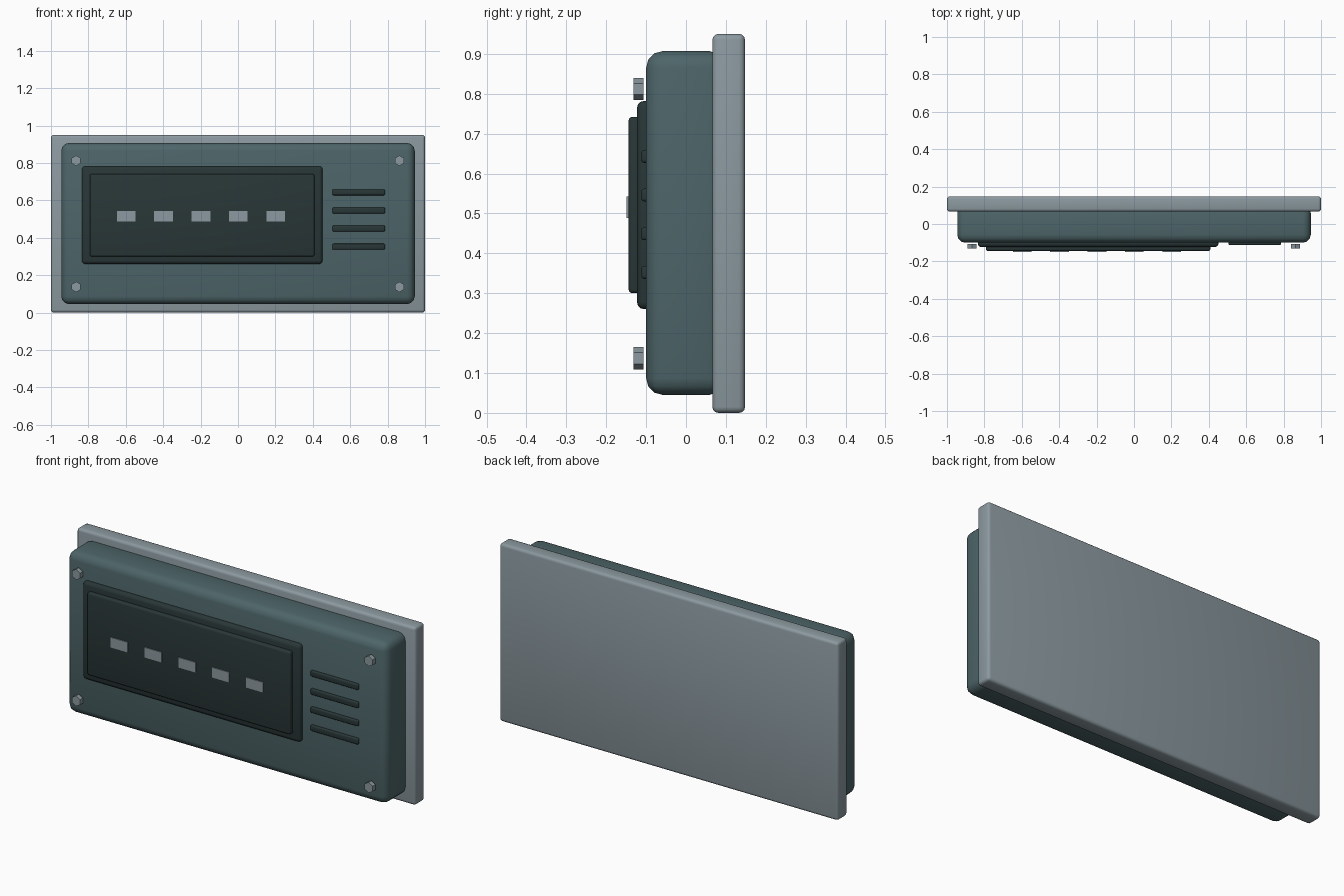
import bpy
import math

if "Cube" in bpy.data.objects:
    bpy.data.objects.remove(bpy.data.objects["Cube"], do_unlink=True)


def material(name, color):
    m = bpy.data.materials.new(name)
    m.use_nodes = True
    m.diffuse_color = (*color, 1)
    m.node_tree.nodes["Principled BSDF"].inputs["Base Color"].default_value = (*color, 1)
    return m


steel = material("light steel", (0.26, 0.32, 0.35))
teal = material("grey teal", (0.075, 0.13, 0.14))
dark = material("dark teal", (0.022, 0.037, 0.038))


def box(name, x, y, z, mat, bevel=0.0, segments=3):
    """Box spanning the given (min, max) ranges, with rounded edges."""
    bpy.ops.mesh.primitive_cube_add(
        size=1, location=[(a + b) / 2 for a, b in (x, y, z)])
    ob = bpy.context.object
    ob.name = name
    ob.scale = [b - a for a, b in (x, y, z)]
    bpy.ops.object.transform_apply(location=False, rotation=False, scale=True)
    ob.data.materials.append(mat)
    if bevel:
        mod = ob.modifiers.new("rounded edges", "BEVEL")
        mod.width = bevel
        mod.segments = segments
        bpy.ops.object.modifier_apply(modifier=mod.name)
        bpy.ops.object.shade_smooth_by_angle(angle=math.radians(35))
    return ob


# Wall plate and housing
box("back_plate", (-1, 1), (0.066, 0.148), (0, 0.95), steel, 0.015)
box("housing", (-0.945, 0.945), (-0.1, 0.1), (0.045, 0.907), teal, 0.042)

# Display frame and screen
box("screen_frame", (-0.835, 0.452), (-0.123, -0.08), (0.26, 0.782), dark, 0.018)
box("screen", (-0.792, 0.408), (-0.144, -0.11), (0.3, 0.742), dark, 0.01)

# Row of display dashes
for i in range(5):
    cx = -0.598 + 0.2 * i
    box("display_dash", (cx - 0.05, cx + 0.05), (-0.149, -0.14), (0.488, 0.542), steel)

# Speaker slots
for i in range(4):
    cz = 0.352 + 0.097 * i
    box("speaker_slot", (0.504, 0.786), (-0.112, -0.09), (cz - 0.016, cz + 0.016), dark, 0.007)

# Hexagonal corner bolts
for cx in (-0.865, 0.863):
    for cz in (0.137, 0.812):
        bpy.ops.mesh.primitive_cylinder_add(
            vertices=6, radius=0.028, depth=0.024,
            location=(cx, -0.119, cz), rotation=(math.pi / 2, 0, 0))
        bolt = bpy.context.object
        bolt.name = "corner_bolt"
        bolt.data.materials.append(steel)
